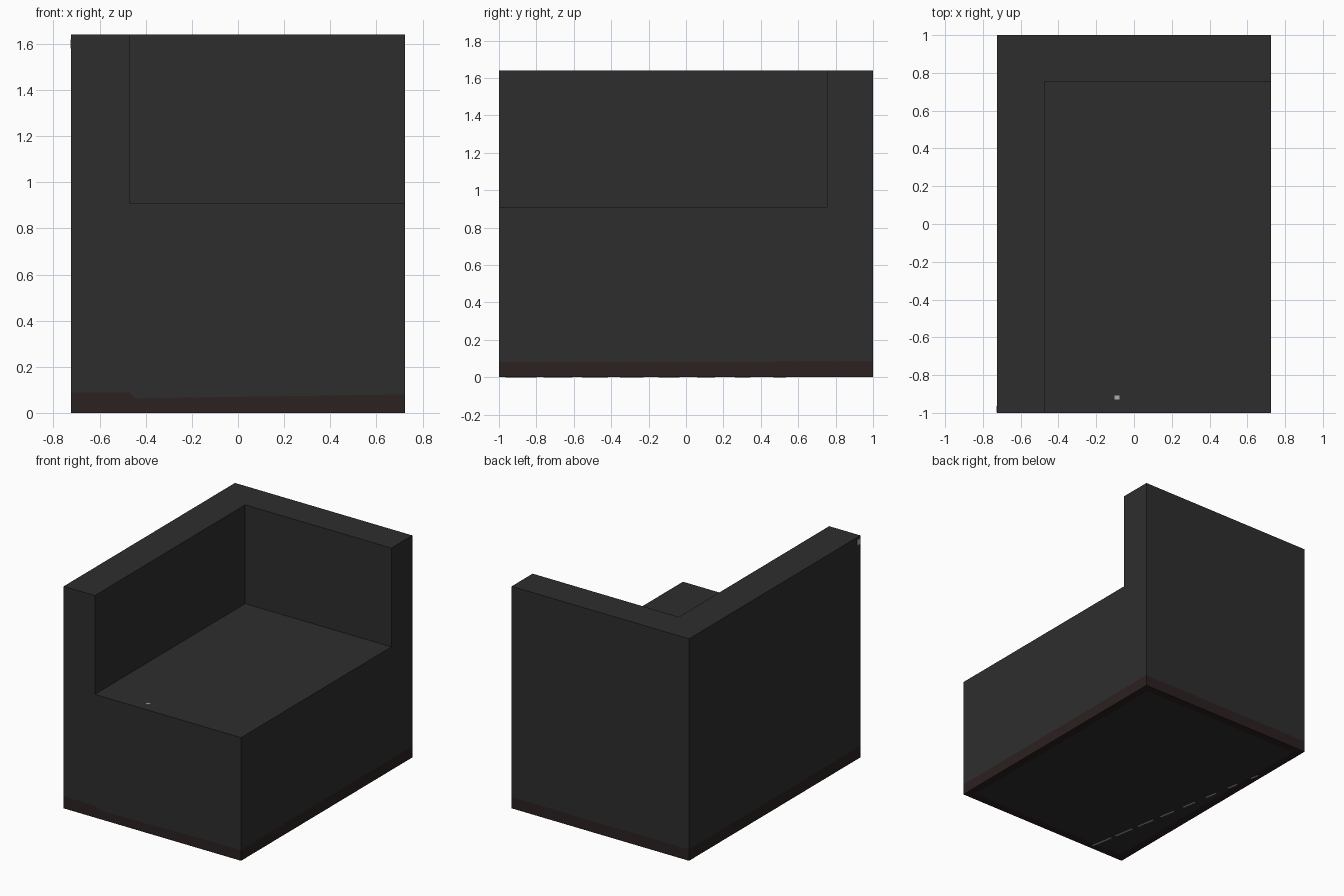
import bpy, bmesh
from mathutils import Vector

if "Cube" in bpy.data.objects:
    bpy.data.objects.remove(bpy.data.objects["Cube"])

W, D, H = 0.725, 1.0, 1.64          # half width, half depth, height
SEAT, ARM_X, BACK_Y, BAND = 0.91, -0.47, 0.755, 0.083


def material(name, rgb):
    m = bpy.data.materials.new(name)
    m.diffuse_color = (*rgb, 1)
    m.use_nodes = True
    m.node_tree.nodes["Principled BSDF"].inputs["Base Color"].default_value = m.diffuse_color
    return m


charcoal = material("charcoal fabric", (0.027, 0.027, 0.027))
brown = material("dark brown trim", (0.025, 0.015, 0.015))
grey = material("light grey", (0.42, 0.42, 0.42))


def finish(bm, name, mats):
    me = bpy.data.meshes.new(name)
    bm.to_mesh(me)
    bm.free()
    for m in mats:
        me.materials.append(m)
    ob = bpy.data.objects.new(name, me)
    bpy.context.collection.objects.link(ob)
    return ob


def slice_at(bm, co, no):
    bmesh.ops.bisect_plane(bm, geom=bm.verts[:] + bm.edges[:] + bm.faces[:],
                           plane_co=co, plane_no=no)


# Corner armchair body: base block, with the arm and back raised as one L
bm = bmesh.new()
bmesh.ops.create_cube(bm, size=1)
for v in bm.verts:
    v.co = Vector((v.co.x * 2 * W, v.co.y * 2 * D, (v.co.z + 0.5) * SEAT))
slice_at(bm, (ARM_X, 0, 0), (1, 0, 0))
slice_at(bm, (0, BACK_Y, 0), (0, 1, 0))
raised = []
for f in bm.faces:
    c = f.calc_center_median()
    if f.normal.z > 0.9 and (c.x < ARM_X or c.y > BACK_Y):
        raised.append(f)
new = bmesh.ops.extrude_face_region(bm, geom=raised)["geom"]
for v in new:
    if isinstance(v, bmesh.types.BMVert):
        v.co.z = H
bmesh.ops.delete(bm, geom=[f for f in raised if f.is_valid], context='FACES')

# Brown band at the foot, slightly lower along the front
slice_at(bm, (0, 0, BAND), (0, 0, 1))
slice_at(bm, (ARM_X + 0.03, 0, 0), (1, 0, 0))
for v in bm.verts:
    if abs(v.co.z - BAND) < 1e-4 and v.co.y < -D + 1e-4:
        if v.co.x > 0.7:
            v.co.z = 0.08
        elif v.co.x > ARM_X + 0.01:
            v.co.z = 0.063
        else:
            v.co.z = 0.088
bmesh.ops.recalc_face_normals(bm, faces=bm.faces[:])
for f in bm.faces:
    f.material_index = int(f.calc_center_median().z < 0.1 and abs(f.normal.z) < 0.5)

# Brown rim around the underside
under = [f for f in bm.faces if f.normal.z < -0.9]
rim = bmesh.ops.inset_region(bm, faces=under, thickness=0.06, use_even_offset=True)["faces"]
for f in rim:
    f.material_index = 1
finish(bm, "corner_armchair", [charcoal, brown])


def plate(name, loc, size, angle=0):
    bm = bmesh.new()
    bmesh.ops.create_cube(bm, size=1)
    bmesh.ops.scale(bm, vec=size, verts=bm.verts)
    ob = finish(bm, name, [grey])
    ob.location = loc
    ob.rotation_euler.z = angle


# Small light marks: seat speck, arm corner, dashed line underneath
plate("seat_speck", (-0.09, -0.918, SEAT), (0.025, 0.02, 0.004))
plate("arm_corner_mark", (-W, -0.98, 1.60), (0.004, 0.035, 0.04))
a, b = Vector((-0.43, -0.98, 0.001)), Vector((-0.70, 0.60, 0.001))
for i in range(8):
    plate(f"underside_dash_{i}", a.lerp(b, (i + 0.5) / 8),
          (0.014, 0.17 - 0.015 * i, 0.004), 0.169)
